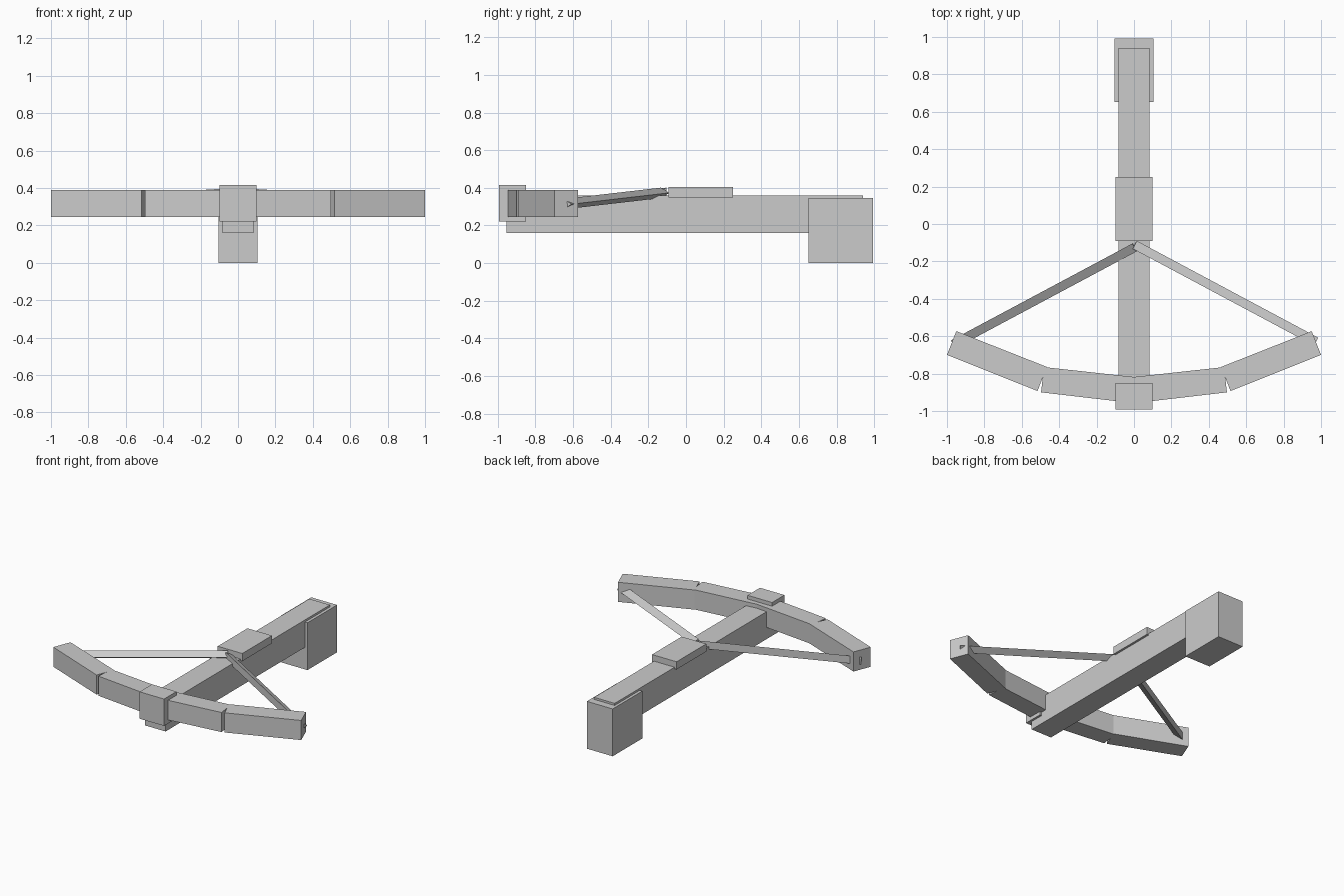
import bpy, bmesh, math
from mathutils import Vector

if "Cube" in bpy.data.objects:
    bpy.data.objects.remove(bpy.data.objects["Cube"])

grey = bpy.data.materials.new("plain grey")
grey.diffuse_color = (0.6, 0.6, 0.6, 1)
grey.use_nodes = True
grey.node_tree.nodes["Principled BSDF"].inputs["Base Color"].default_value = grey.diffuse_color


def prism(name, bottom, offset):
    """Extrude a flat polygon along an offset vector into a closed solid."""
    bm = bmesh.new()
    face = bm.faces.new([bm.verts.new(p) for p in bottom])
    ext = bmesh.ops.extrude_face_region(bm, geom=[face], use_keep_orig=True)
    verts = [g for g in ext["geom"] if isinstance(g, bmesh.types.BMVert)]
    bmesh.ops.translate(bm, verts=verts, vec=offset)
    bmesh.ops.recalc_face_normals(bm, faces=bm.faces[:])
    mesh = bpy.data.meshes.new(name)
    bm.to_mesh(mesh)
    bm.free()
    mesh.materials.append(grey)
    obj = bpy.data.objects.new(name, mesh)
    bpy.context.collection.objects.link(obj)
    return obj


def slab(name, outline, z0, z1):
    return prism(name, [(x, y, z0) for x, y in outline], Vector((0, 0, z1 - z0)))


def block(name, half_x, y0, y1, z0, z1):
    return slab(name, [(-half_x, y0), (half_x, y0), (half_x, y1), (-half_x, y1)], z0, z1)


# Stock, shoulder butt, trigger housing and front clamp
block("stock", 0.083, -0.953, 0.94, 0.16, 0.36)
block("butt", 0.104, 0.652, 0.993, 0.0, 0.345)
block("trigger_housing", 0.099, -0.092, 0.25, 0.348, 0.404)
block("front_clamp", 0.099, -0.993, -0.85, 0.22, 0.416)

# Bow: one bent middle section and a swept limb on each side
slab("bow_middle", [(0, -0.818), (-0.481, -0.765), (-0.497, -0.90),
                    (0, -0.958), (0.497, -0.90), (0.481, -0.765)], 0.246, 0.389)
for side, label in ((1, "right"), (-1, "left")):
    limb = [(1, -0.70), (0.95, -0.573), (0.466, -0.764), (0.516, -0.893)]
    slab(label + "_limb", [(side * x, y) for x, y in limb], 0.246, 0.389)

# Bowstring: two three-sided rods, each with its ridge turned towards +x
radius = 0.032
for side, label in ((1, "right"), (-1, "left")):
    start = Vector((0, -0.118, 0.373))
    end = Vector((side * 0.97, -0.636, 0.313))
    along = end - start
    across = Vector((-along.y, along.x, 0)).normalized()
    if across.x < 0:
        across.negate()
    up = along.normalized().cross(across)
    ring = [start + radius * (math.cos(a) * across + math.sin(a) * up)
            for a in (0, 2 * math.pi / 3, 4 * math.pi / 3)]
    prism(label + "_string", ring, along)
